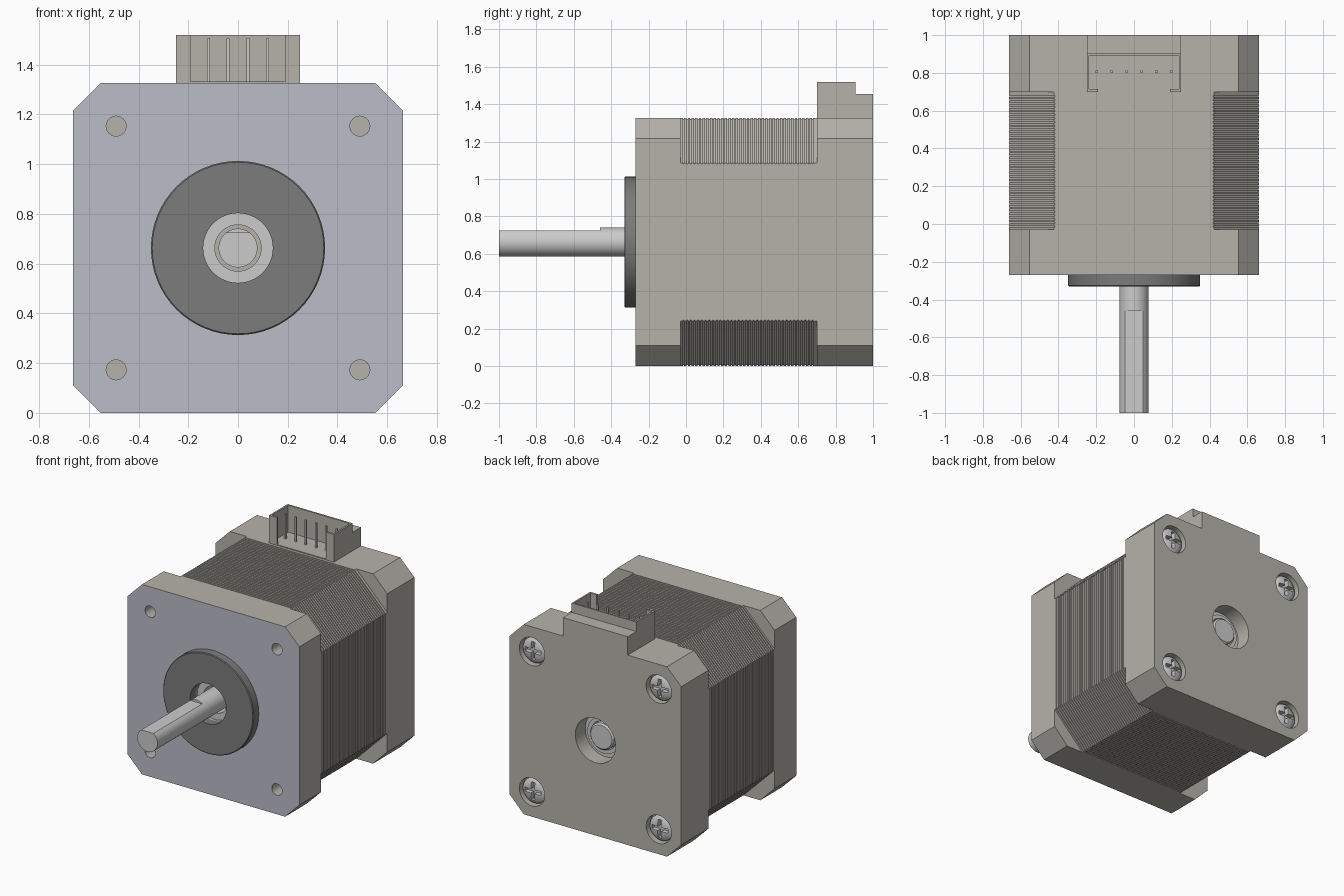
import bpy, bmesh, math
from mathutils import Vector, Matrix

if "Cube" in bpy.data.objects:
    bpy.data.objects.remove(bpy.data.objects["Cube"])

CZ, HALF = 0.663, 0.663          # axis height, half width of the body
HOLE = 0.49                      # screw offset from the axis


def material(name, rgb):
    m = bpy.data.materials.new(name)
    m.diffuse_color = (*rgb, 1)
    m.use_nodes = True
    m.node_tree.nodes["Principled BSDF"].inputs["Base Color"].default_value = m.diffuse_color
    return m


WARM = material("warm_grey", (0.47, 0.45, 0.41))
BLUE = material("machined_face", (0.50, 0.51, 0.58))
DARK = material("dark_face", (0.2, 0.2, 0.2))


def finish(name, bm, mat=None, smooth=False):
    bmesh.ops.recalc_face_normals(bm, faces=bm.faces)
    me = bpy.data.meshes.new(name)
    bm.to_mesh(me)
    bm.free()
    ob = bpy.data.objects.new(name, me)
    bpy.context.collection.objects.link(ob)
    if mat:
        me.materials.append(mat)
    if smooth:
        select(ob)
        bpy.ops.object.shade_smooth_by_angle(angle=math.radians(30))
    return ob


def select(ob):
    bpy.ops.object.select_all(action='DESELECT')
    ob.select_set(True)
    bpy.context.view_layer.objects.active = ob


def box(name, x0, x1, y0, y1, z0, z1, mat=None):
    bm = bmesh.new()
    size = Matrix.Diagonal((x1 - x0, y1 - y0, z1 - z0, 1))
    mid = Matrix.Translation(((x0 + x1) / 2, (y0 + y1) / 2, (z0 + z1) / 2))
    bmesh.ops.create_cube(bm, size=1, matrix=mid @ size)
    return finish(name, bm, mat)


def lathe(name, profile, x=0, z=CZ, mat=None, steps=64):
    """Spin (radius, y) points around an axis parallel to y."""
    bm = bmesh.new()
    vs = [bm.verts.new((x + r, y, z)) for r, y in profile]
    es = [bm.edges.new(p) for p in zip(vs, vs[1:])]
    bmesh.ops.spin(bm, geom=vs + es, cent=(x, 0, z), axis=(0, 1, 0),
                   angle=math.tau, steps=steps)
    bmesh.ops.remove_doubles(bm, verts=bm.verts, dist=1e-5)
    return finish(name, bm, mat, smooth=True)


def rod(name, r, y0, y1, x=0, z=CZ, steps=64):
    return lathe(name, [(0, y0), (r, y0), (r, y1), (0, y1)], x, z, steps=steps)


def octagon(h, c):
    """Square of half width h with corners cut by c."""
    return [(h, h - c), (h - c, h), (c - h, h), (-h, h - c),
            (-h, c - h), (c - h, -h), (h - c, -h), (h, c - h)]


def stack(name, layers, mat):
    """Bridge a series of octagons given as (half, cut, y)."""
    bm = bmesh.new()
    loops = [[bm.verts.new((x, y, CZ + z)) for x, z in octagon(h, c)]
             for h, c, y in layers]
    for a, b in zip(loops, loops[1:]):
        for i in range(8):
            j = (i + 1) % 8
            bm.faces.new((a[i], a[j], b[j], b[i]))
    bm.faces.new(loops[0])
    bm.faces.new(loops[-1])
    return finish(name, bm, mat)


def boolean(ob, others, op='DIFFERENCE'):
    select(ob)
    for c in others:
        m = ob.modifiers.new("cut", 'BOOLEAN')
        m.operation, m.solver, m.object = op, 'EXACT', c
        bpy.ops.object.modifier_apply(modifier=m.name)
        bpy.data.objects.remove(c)


def paint_front(ob, mat, y):
    """Recolour the flat faces lying at y that look forward."""
    ob.data.materials.append(mat)
    slot = len(ob.data.materials) - 1
    for p in ob.data.polygons:
        if p.normal.y < -0.9 and abs(p.center.y - y) < 0.005:
            p.material_index = slot


corners = [(sx * HOLE, CZ + sz * HOLE) for sx in (-1, 1) for sz in (-1, 1)]

# Front end cap with bearing bore and four mounting holes
front = stack("front_cap", [(HALF, 0.11, -0.27), (HALF, 0.11, -0.03)], WARM)
boolean(front, [rod("cutter", 0.14, -0.4, -0.15)] +
        [rod("cutter", 0.04, -0.4, -0.12, x, z, 32) for x, z in corners])
paint_front(front, BLUE, -0.27)

# Laminated stator with fine grooves
N, Y0, Y1, GAP = 37, -0.03, 0.70, 0.005
pitch = (Y1 - Y0) / N
layers = []
for i in range(N):
    a = Y0 + i * pitch
    m, b = a + pitch * 0.65, a + pitch
    layers += [(HALF, 0.24, a), (HALF, 0.24, m),
               (HALF - GAP, 0.24, m), (HALF - GAP, 0.24, b)]
layers[-2:] = [(HALF, 0.24, Y1)]
stack("stator_laminations", layers, WARM)

# Rear end cap with raised connector backing, bore and screw recesses
rear = stack("rear_cap", [(HALF, 0.11, 0.70), (HALF, 0.11, 1.0)], WARM)
boolean(rear, [box("backing", -0.25, 0.25, 0.90, 1.0, 1.2, 1.455)], 'UNION')
boolean(rear, [rod("cutter", 0.155, 0.86, 1.1)] +
        [rod("cutter", 0.098, 0.95, 1.1, x, z, 40) for x, z in corners])

# Locating boss on the front face
boss = lathe("pilot_boss", [(0.14, -0.26), (0.35, -0.26), (0.35, -0.325),
                            (0.345, -0.33), (0.14, -0.33), (0.14, -0.26)])
paint_front(boss, DARK, -0.33)

# Bearings in both bores
lathe("front_bearing", [(0.093, -0.16), (0.093, -0.25), (0.142, -0.25),
                        (0.142, -0.16), (0.093, -0.16)])
lathe("rear_bearing", [(0.098, 0.85), (0.098, 0.91), (0.125, 0.91),
                       (0.125, 0.89), (0.156, 0.89), (0.156, 0.85), (0.098, 0.85)])

# Output shaft with a flat, and its rear end
shaft = rod("shaft", 0.078, -1.0, -0.14)
boolean(shaft, [box("cutter", -0.2, 0.2, -1.2, -0.46, 0.725, 0.9)])
select(shaft)
bpy.ops.object.shade_smooth_by_angle(angle=math.radians(30))
lathe("shaft_rear_end", [(0, 0.85), (0.092, 0.85), (0.092, 0.925),
                         (0.082, 0.935), (0, 0.935)])

# Cross-head screws in the rear recesses
for i, (x, z) in enumerate(corners):
    screw = lathe(f"screw_{i + 1}", [(0, 0.94), (0.088, 0.94), (0.088, 0.972),
                                     (0.07, 0.985), (0.04, 0.992), (0, 0.994)],
                  x, z, steps=40)
    boolean(screw, [box("cutter", x - a, x + a, 0.96, 1.1, z - b, z + b)
                    for a, b in ((0.062, 0.014), (0.014, 0.062))])

# Connector socket, open at the top and the front
socket = box("connector_socket", -0.25, 0.25, 0.70, 0.905, 1.3, 1.52, WARM)
boolean(socket, [box("cutter", -0.238, 0.238, 0.714, 0.893, 1.332, 1.6),
                 box("cutter", -0.19, 0.19, 0.6, 0.75, 1.332, 1.6)])

# Six connector pins
for i in range(6):
    x = (i - 2.5) * 0.079
    box(f"pin_{i + 1}", x - 0.006, x + 0.006, 0.80, 0.812, 1.32, 1.505)
